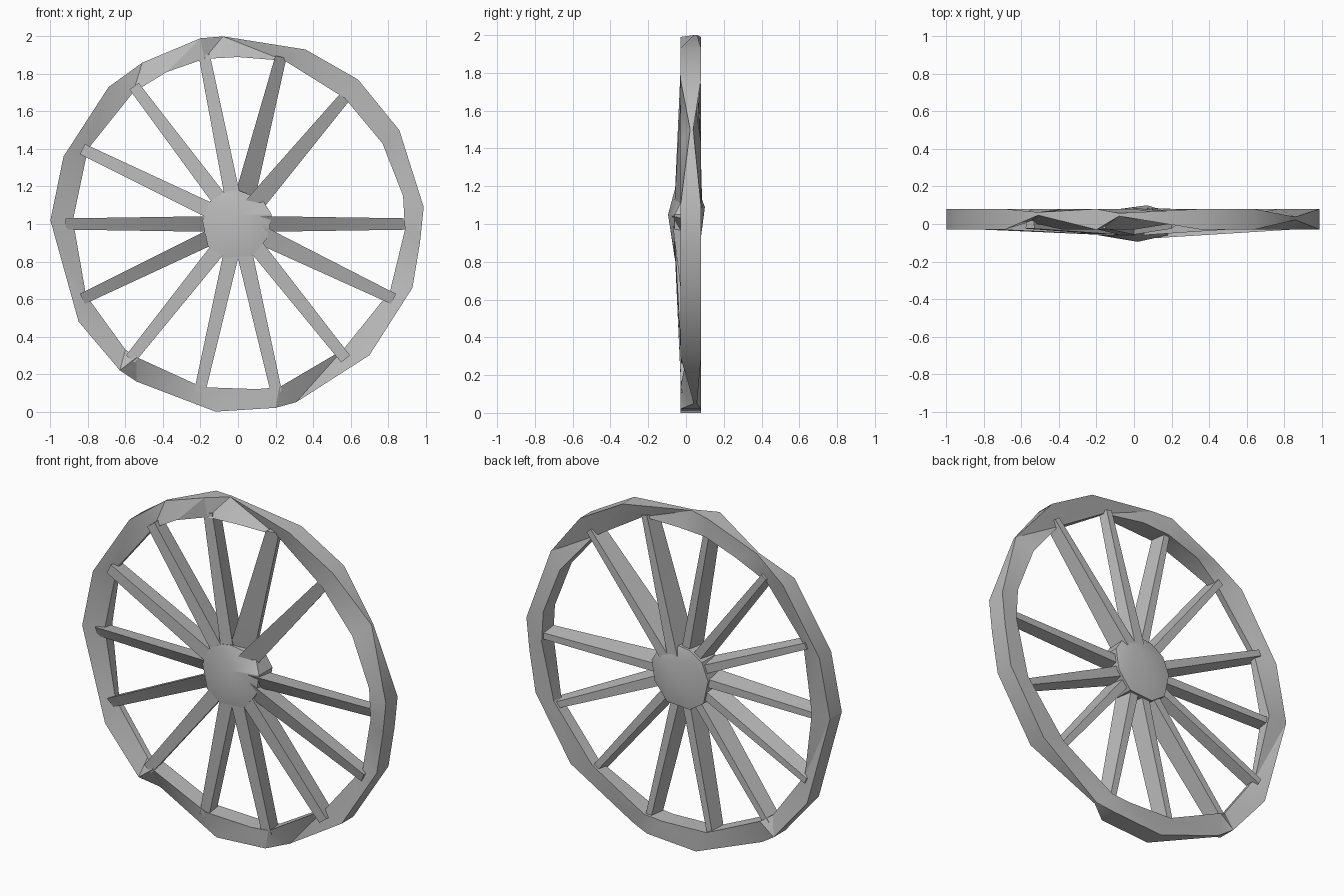
import bpy
import bmesh
import math

cube = bpy.data.objects.get("Cube")
if cube:
    bpy.data.objects.remove(cube, do_unlink=True)

grey = bpy.data.materials.new("weathered grey")
grey.use_nodes = True
grey.diffuse_color = (0.5, 0.5, 0.5, 1)
grey.node_tree.nodes["Principled BSDF"].inputs["Base Color"].default_value = grey.diffuse_color

RIM_FRONT, RIM_BACK = -0.03, 0.08


def loft(name, rings, closed):
    """Skin a list of equal-length vertex rings; cap the ends if not closed."""
    bm = bmesh.new()
    loops = [[bm.verts.new(p) for p in ring] for ring in rings]
    pairs = list(zip(loops, loops[1:]))
    if closed:
        pairs.append((loops[-1], loops[0]))
    else:
        bm.faces.new(loops[0])
        bm.faces.new(loops[-1])
    for a, b in pairs:
        for i in range(len(a)):
            j = (i + 1) % len(a)
            bm.faces.new((a[i], a[j], b[j], b[i]))
    return finish(name, bm)


def finish(name, bm):
    bmesh.ops.triangulate(bm, faces=bm.faces[:])
    bmesh.ops.recalc_face_normals(bm, faces=bm.faces[:])
    mesh = bpy.data.meshes.new(name)
    bm.to_mesh(mesh)
    bm.free()
    mesh.materials.append(grey)
    obj = bpy.data.objects.new(name, mesh)
    bpy.context.collection.objects.link(obj)
    bpy.ops.object.select_all(action="DESELECT")
    obj.select_set(True)
    bpy.context.view_layer.objects.active = obj
    bpy.ops.object.shade_smooth_by_angle(angle=math.radians(25))
    return obj


# Rim: outer x, z and inner x, z at each corner, clockwise from the top
corners = [
    (-.08, 2.0, .0, 1.89), (.36, 1.93, .25, 1.87), (.64, 1.77, .57, 1.67),
    (.86, 1.5, .77, 1.43), (.99, 1.09, .88, 1.15), (.97, .9, .89, .97),
    (.93, .66, .81, .64), (.7, .3, .56, .33), (.31, .05, .22, .13),
    (.2, .02, .1, .12), (-.12, 0, -.19, .13), (-.54, .16, -.54, .29),
    (-.63, .22, -.6, .33), (-.85, .48, -.81, .62), (-1, 1.02, -.88, 1.02),
    (-.93, 1.36, -.8, 1.4), (-.69, 1.73, -.56, 1.7), (-.51, 1.86, -.38, 1.81),
    (-.2, 1.99, -.18, 1.88),
]
ridges = {0: 0.05, 3: 0.03, 8: 0.05, 11: 0.05, 17: 0.055}   # outer face narrows to a ridge here
front_slopes = {1, 6, 7, 12, 13, 14, 15, 16}                # inner edge set back from the front
back_slopes = {1, 2, 12, 13, 15, 16}                        # inner edge set in from the back
rim = []
for i, (ox, oz, ix, iz) in enumerate(corners):
    front, back = RIM_FRONT, RIM_BACK
    if i in ridges:
        front, back = ridges[i] - 0.008, ridges[i] + 0.008
    inner_front = RIM_FRONT + (0.04 if i in front_slopes else 0)
    inner_back = RIM_BACK - (0.035 if i in back_slopes else 0)
    rim.append([(ox, front, oz), (ox, back, oz), (ix, inner_back, iz), (ix, inner_front, iz)])
loft("rim", rim, True)


# Spokes: tapered beams in fourteen slots, one slot left empty
def spoke(slot, lean=0, half=0.042, front=-0.06, back=0.05):
    nudge = 0.06 if slot > 8 else 0
    angle = -(slot + nudge) * math.tau / 14
    c, s = math.cos(angle), math.sin(angle)

    def section(radius, width, near, rear, tilt):
        rows = [(-width, near + max(-tilt, 0)), (width, near + max(tilt, 0)),
                (width * 0.6, rear), (-width * 0.6, rear)]
        return [(radius * c - w * s, y, 1 + radius * s + w * c) for w, y in rows]

    loft("spoke_%d" % (slot + 1),
         [section(0.12, half, front, back, lean),
          section(0.92, 0.03, RIM_FRONT + 0.005, RIM_BACK - 0.015, lean * 0.5)], False)


special = {0: dict(lean=-0.05, front=-0.075), 1: dict(lean=-0.03, half=0.05, front=-0.07),
           6: dict(lean=0.05), 7: dict(lean=0.05),
           11: dict(lean=-0.08, half=0.055, back=0.085),
           12: dict(lean=-0.04, half=0.05, back=0.085)}
for slot in range(13):
    spoke(slot, **special.get(slot, {}))

# Hub: faceted boss, off-centre peaks front and back, front sunk at the upper left
outline = [(-.19, 1.02), (-.15, 1.12), (-.07, 1.17), (0, 1.18), (.13, 1.13),
           (.18, 1.05), (.16, .93), (.08, .83), (-.07, .82), (-.16, .88)]
sunk = {4}
bm = bmesh.new()
front = [bm.verts.new((x, -0.02 if i in sunk else -0.06, z)) for i, (x, z) in enumerate(outline)]
back = [bm.verts.new((x, 0.065, z)) for x, z in outline]
front_peak = bm.verts.new((0.02, -0.095, 1.05))
back_peak = bm.verts.new((0.07, 0.1, 1.09))
for i in range(len(outline)):
    j = (i + 1) % len(outline)
    bm.faces.new((front[i], front[j], back[j], back[i]))
    bm.faces.new((front[i], front[j], front_peak))
    bm.faces.new((back[i], back[j], back_peak))
finish("hub", bm)
